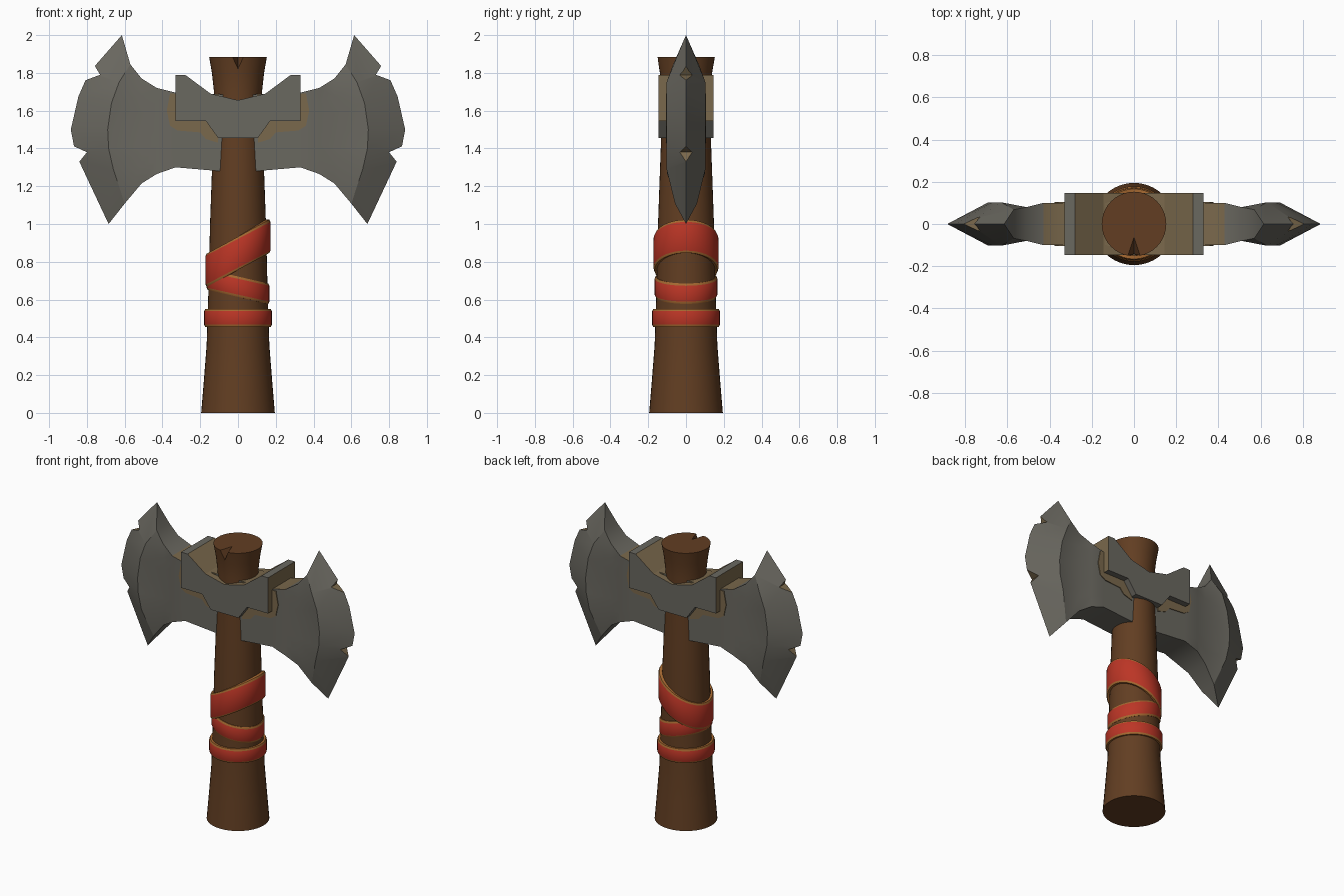
import bpy, bmesh, math

if "Cube" in bpy.data.objects:
    bpy.data.objects.remove(bpy.data.objects["Cube"])


def material(name, rgb):
    m = bpy.data.materials.new(name)
    m.diffuse_color = (*rgb, 1)
    m.use_nodes = True
    m.node_tree.nodes["Principled BSDF"].inputs["Base Color"].default_value = m.diffuse_color
    return m


STEEL = material("dark steel", (0.144, 0.138, 0.117))
TAN = material("worn tan", (0.195, 0.140, 0.072))
WOOD = material("brown wood", (0.122, 0.048, 0.016))
RED = material("red cloth", (0.50, 0.036, 0.019))
TRIM = material("orange trim", (0.38, 0.14, 0.03))


def finish(name, bm, mats, smooth=None):
    bmesh.ops.remove_doubles(bm, verts=bm.verts, dist=1e-5)
    bmesh.ops.recalc_face_normals(bm, faces=bm.faces)
    me = bpy.data.meshes.new(name)
    bm.to_mesh(me)
    bm.free()
    for m in mats:
        me.materials.append(m)
    ob = bpy.data.objects.new(name, me)
    bpy.context.collection.objects.link(ob)
    if smooth:
        bpy.ops.object.select_all(action='DESELECT')
        ob.select_set(True)
        bpy.context.view_layer.objects.active = ob
        bpy.ops.object.shade_smooth_by_angle(angle=math.radians(smooth))
    return ob


def prism(name, pts, half, mats, rule=lambda f: 0):
    """Extrude an x-z outline from y = -half to y = half."""
    bm = bmesh.new()
    a, b = ([bm.verts.new((x, y, z)) for x, z in pts] for y in (-half, half))
    bm.faces.new(a)
    bm.faces.new(b)
    n = len(pts)
    for i in range(n):
        j = (i + 1) % n
        bm.faces.new((a[i], a[j], b[j], b[i]))
    bmesh.ops.recalc_face_normals(bm, faces=bm.faces)
    bm.normal_update()
    for f in bm.faces:
        f.material_index = rule(f)
    return finish(name, bm, mats)


def lathe(name, profile, mats, tilt=0, closed=False, rule=lambda i: 0, n=40):
    """Spin (radius, z) points; tilt shears the ring along x."""
    bm = bmesh.new()
    rings = []
    for r, z in profile:
        angles = [2 * math.pi * k / n for k in range(n)]
        rings.append([bm.verts.new((r * math.cos(t), r * math.sin(t),
                                    z + tilt * math.cos(t))) for t in angles])
    for i in range(len(rings) - (0 if closed else 1)):
        a, b = rings[i], rings[(i + 1) % len(rings)]
        for k in range(n):
            j = (k + 1) % n
            bm.faces.new((a[k], a[j], b[j], b[k])).material_index = rule(i)
    if not closed:
        bm.faces.new(rings[0])
        bm.faces.new(rings[-1])
    return finish(name, bm, mats, 35)


def cut(ob, cutter):
    cutter.hide_render = True
    cutter.hide_viewport = True
    mod = ob.modifiers.new("notch", 'BOOLEAN')
    mod.operation = 'DIFFERENCE'
    mod.solver = 'EXACT'
    mod.object = cutter


# Handle with a chipped top
handle = lathe("handle", [(.195, 0), (.18, .18), (.166, .36), (.158, .6), (.148, 1.0),
                          (.138, 1.28), (.13, 1.5), (.127, 1.70), (.138, 1.80),
                          (.153, 1.885)], [WOOD])
bm = bmesh.new()
chip = [bm.verts.new(p) for p in ((0, -.045, 1.9), (-.045, -.18, 1.9),
                                  (.045, -.18, 1.9), (0, -.18, 1.79))]
for tri in ((0, 1, 2), (0, 1, 3), (0, 2, 3), (1, 2, 3)):
    bm.faces.new([chip[i] for i in tri])
cut(handle, finish("handle_chip_cutter", bm, [WOOD]))

# Cloth wraps with trimmed rims
for name, r, z, h, tilt in (("lower_wrap", .179, .503, .048, 0),
                            ("middle_wrap", .166, .668, .054, -.037),
                            ("upper_wrap", .172, .845, .088, .09)):
    lathe(name, [(.14, z - h), (r - .006, z - h), (r, z - h + .012),
                 (r, z + h - .012), (r - .006, z + h), (.14, z + h)],
          [RED, TRIM], tilt, True, lambda i: 0 if i in (2, 5) else 1)

# Blade: rows run from the neck to the cutting edge, each from top to bottom
N = 7
rows = []
for x, top, bottom, y in ((.04, 1.685, 1.275, .1), (.33, 1.695, 1.30, .1),
                          (.43, 1.72, 1.265, .1), (.51, 1.77, 1.215, .08)):
    rows.append([(x, top + (bottom - top) * i / (N - 1), y) for i in range(N)])
rows.append([(.57, 1.845, .068), (.63, 1.75, .103), (.67, 1.64, .103), (.69, 1.5, .103),
             (.685, 1.4, .103), (.66, 1.29, .103), (.60, 1.108, .058)])
rows.append([(x, z, 0) for x, z in ((.615, 2), (.79, 1.80), (.845, 1.675), (.885, 1.5),
                                    (.868, 1.41), (.84, 1.33), (.685, 1.0))])
bm = bmesh.new()
front, back = ([[bm.verts.new((x, s * y, z)) for x, z, y in row] for row in rows]
               for s in (-1, 1))
for i in range(len(rows) - 1):
    for side in (front, back):
        for k in range(N - 1):
            bm.faces.new((side[i][k], side[i][k + 1], side[i + 1][k + 1], side[i + 1][k]))
    for k in (0, N - 1):
        f = bm.faces.new((front[i][k], front[i + 1][k], back[i + 1][k], back[i][k]))
        f.material_index = int(k == 0 and i < 2)
bm.faces.new(front[0] + back[0][::-1])
blades = finish("blades", bm, [STEEL, TAN], 25)

# Nicks in the cutting edge, showing tan
for name, tri in (("upper_nick_cutter", ((.73, 1.79), (.79, 1.89), (.89, 1.73))),
                  ("lower_nick_cutter", ((.80, 1.38), (.93, 1.44), (.88, 1.28)))):
    cut(blades, prism(name, tri, .2, [STEEL, TAN], lambda f: 1))
blades.modifiers.new("mirror", 'MIRROR')

# Worn halo on the blade around the bracket
halo = prism("worn_halo", [(.10, 1.685), (.36, 1.69), (.377, 1.60), (.36, 1.52),
                           (.32, 1.495), (.2, 1.485), (.17, 1.45), (.105, 1.43)],
             .105, [TAN])
halo.modifiers.new("mirror", 'MIRROR')

# Bracket clamping the blades to the handle: worn end faces and saddle
half = [(.105, 1.455), (.17, 1.545), (.33, 1.545), (.33, 1.79), (.28, 1.79), (.145, 1.69)]
outline = half + [(0, 1.655)] + [(-x, z) for x, z in half[::-1]]
prism("bracket", outline, .146, [STEEL, TAN],
      lambda f: int(abs(f.normal.x) > .9 or .2 < f.normal.z < .99))
